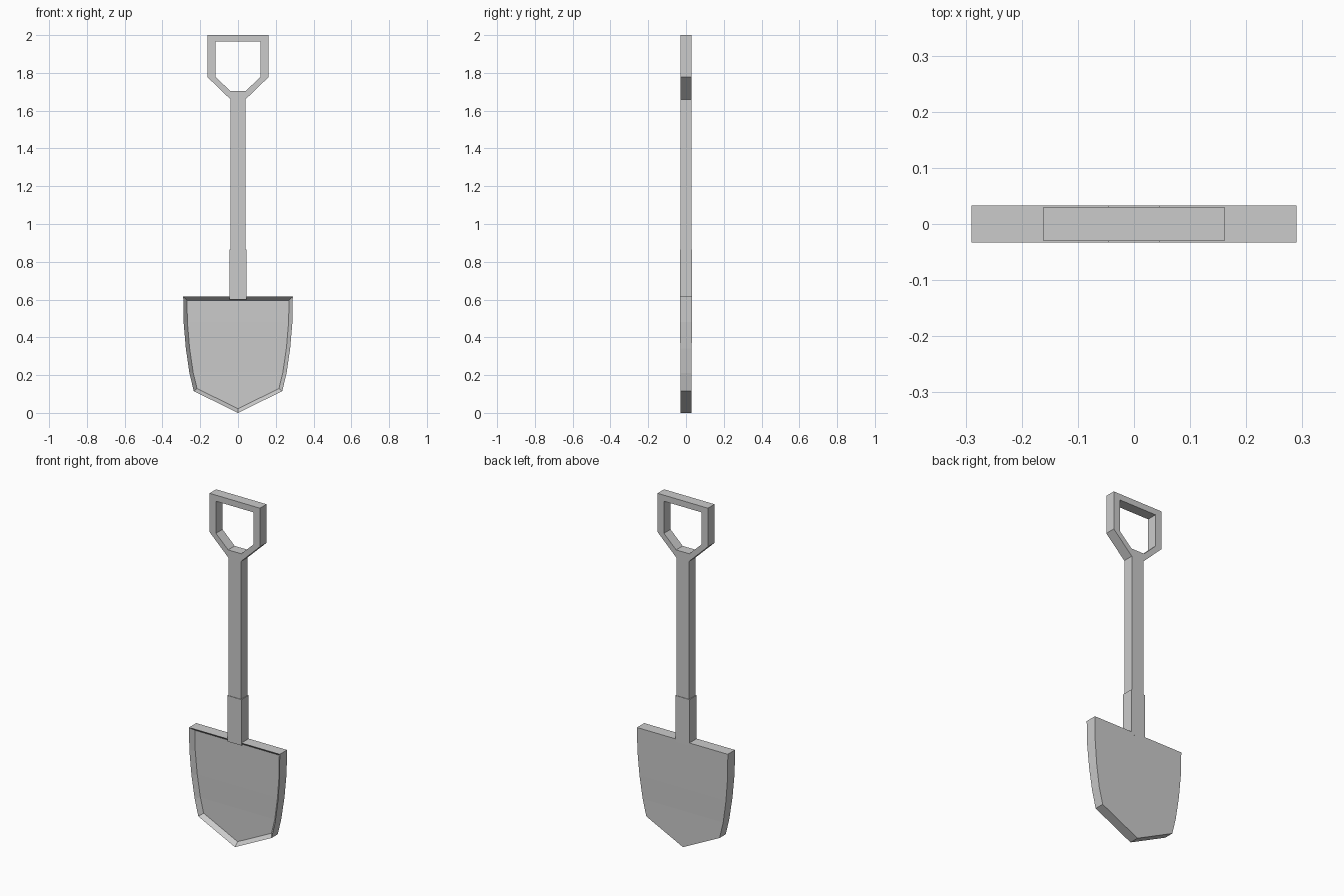
import bpy, bmesh

if "Cube" in bpy.data.objects:
    bpy.data.objects.remove(bpy.data.objects["Cube"])


def solid_from_faces(name, verts, faces, dish=None):
    """Flat (x, z, half_depth) layout turned into a closed solid, optionally dished at the front."""
    bm = bmesh.new()
    n = len(verts)
    front = [bm.verts.new((x, -h, z)) for x, z, h in verts]
    back = [bm.verts.new((x, h, z)) for x, z, h in verts]
    edges = {}
    front_faces = []
    for f in faces:
        front_faces.append(bm.faces.new([front[i] for i in f]))
        bm.faces.new([back[i] for i in reversed(f)])
        for a, b in zip(f, f[1:] + f[:1]):
            edges.setdefault(frozenset((a, b)), []).append((a, b))
    # side walls along every outline edge
    for uses in edges.values():
        if len(uses) == 1:
            a, b = uses[0]
            bm.faces.new((front[b], front[a], back[a], back[b]))
    bmesh.ops.recalc_face_normals(bm, faces=bm.faces)
    if dish:
        bmesh.ops.inset_region(bm, faces=front_faces, thickness=dish[0],
                               depth=-dish[1], use_even_offset=True)
    mesh = bpy.data.meshes.new(name)
    bm.to_mesh(mesh)
    bm.free()
    obj = bpy.data.objects.new(name, mesh)
    bpy.context.collection.objects.link(obj)
    return obj


# Blade: mirrored rows of (half width, height, half depth) closing in a point
rows = [(0.29, 0.615, 0.033), (0.288, 0.48, 0.032), (0.276, 0.34, 0.03),
        (0.257, 0.21, 0.028), (0.234, 0.115, 0.028)]
verts = [(s * w, z, h) for w, z, h in rows for s in (-1, 1)] + [(0, 0, 0.028)]
faces = [[2 * i, 2 * i + 2, 2 * i + 3, 2 * i + 1] for i in range(len(rows) - 1)]
faces.append([8, 10, 9])
solid_from_faces("blade", verts, faces, dish=(0.02, 0.024))

# Socket joining the blade to the shaft
solid_from_faces("socket", [(-0.045, 0.60, 0.033), (0.045, 0.60, 0.033),
                            (0.045, 0.865, 0.033), (-0.045, 0.865, 0.033)],
                 [[0, 1, 2, 3]])

# Shaft and D-grip in one piece: outer loop, inner loop, shaft foot
d = 0.03
half_outer = [(0.04, 1.66), (0.161, 1.777), (0.161, 2.0)]
half_inner = [(0.042, 1.705), (0.12, 1.78), (0.12, 1.965)]
verts = []
for half in (half_outer, half_inner):
    verts += [(x, z, d) for x, z in half]
    verts += [(-x, z, d) for x, z in reversed(half)]
verts += [(-0.04, 0.85, d), (0.04, 0.85, d)]
faces = [[i, (i + 1) % 6, 6 + (i + 1) % 6, 6 + i] for i in range(6)]
faces.append([12, 13, 0, 5])
solid_from_faces("shaft_and_grip", verts, faces)
